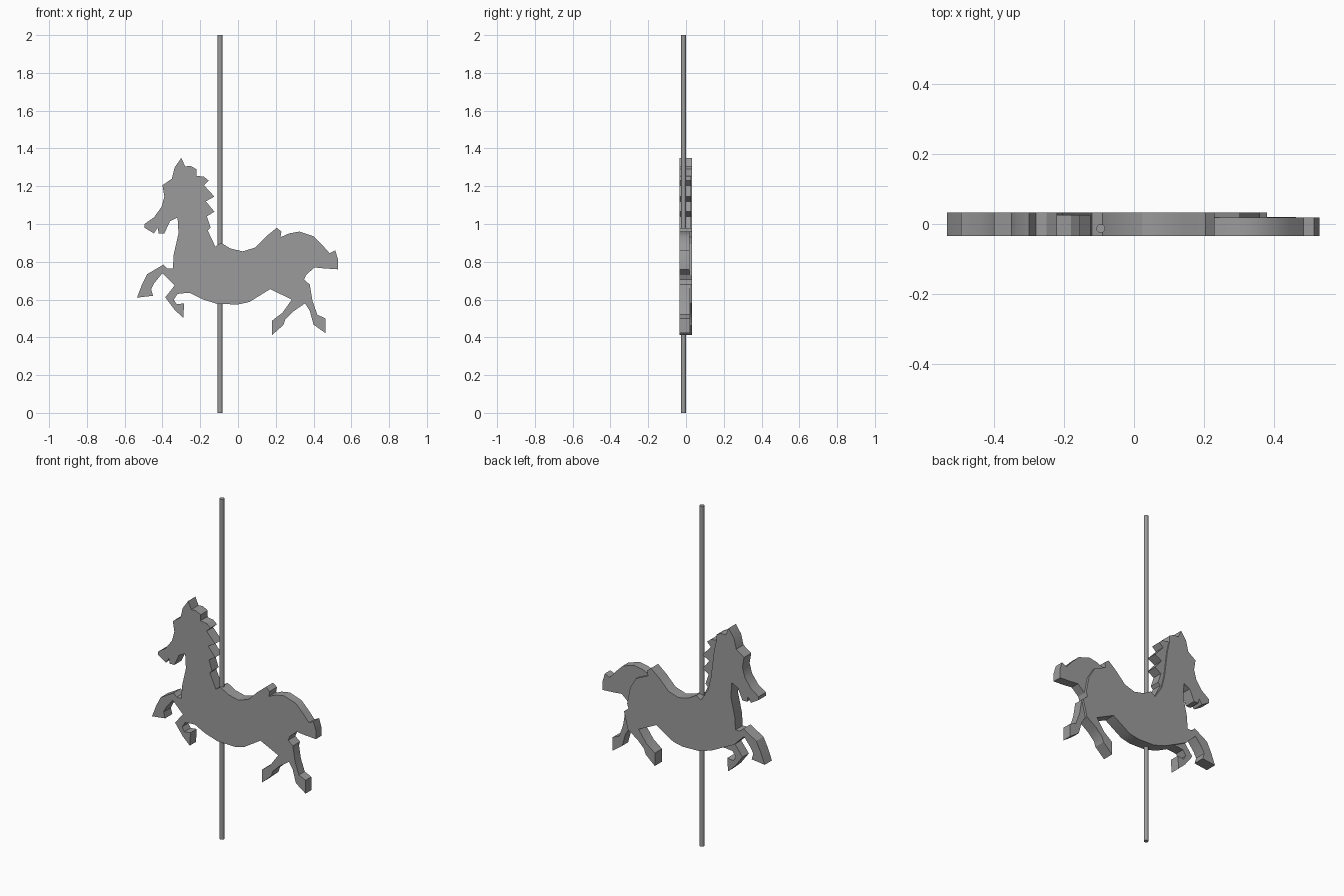
import bpy, bmesh

FRONT = -0.034

# Dark grey paint for everything
paint = bpy.data.materials.new("dark_grey")
paint.diffuse_color = (.33, .33, .33, 1)


def finish(obj):
    obj.data.materials.append(paint)
    bpy.ops.object.select_all(action='DESELECT')
    obj.select_set(True)
    bpy.context.view_layer.objects.active = obj
    bpy.ops.object.shade_smooth_by_angle()


def slab(name, outline, back):
    """Flat cut-out in the xz plane, from the shared front face to depth `back`."""
    bm = bmesh.new()
    face = bm.faces.new([bm.verts.new((x, FRONT, z)) for x, z in outline])
    ext = bmesh.ops.extrude_face_region(bm, geom=[face], use_keep_orig=True)
    verts = [g for g in ext["geom"] if isinstance(g, bmesh.types.BMVert)]
    bmesh.ops.translate(bm, verts=verts, vec=(0, back - FRONT, 0))
    bmesh.ops.recalc_face_normals(bm, faces=bm.faces)
    mesh = bpy.data.meshes.new(name)
    bm.to_mesh(mesh)
    bm.free()
    obj = bpy.data.objects.new(name, mesh)
    bpy.context.collection.objects.link(obj)
    finish(obj)


# Shared seams between neighbouring parts
neck_seam = [(-.22, 1.255), (-.205, 1.19), (-.195, 1.11), (-.185, 1.03), (-.165, .95), (-.12, .88)]
rump_seam = [(.225, .93), (.30, .895), (.34, .83), (.36, .73)]

# Head, neck and torso
slab("body", [
    (-.30, 1.35), (-.28, 1.305), (-.25, 1.307), (-.22, 1.29), *neck_seam,
    (-.09, .90), (-.04, .87), (.025, .855), (.09, .875), (.15, .935),
    (.205, .98), (.23, .96), *rump_seam, (.35, .705), (.38, .68), (.355, .58),
    (.285, .60), (.17, .655), (.06, .587), (0, .574), (-.11, .577), (-.19, .602),
    (-.255, .635), (-.335, .675), (-.345, .765), (-.34, .84), (-.315, .95),
    (-.32, 1.035), (-.36, 1.015), (-.39, .95), (-.42, .95), (-.425, .98),
    (-.445, .95), (-.495, .98), (-.495, 1.0), (-.445, 1.035), (-.405, 1.09),
    (-.39, 1.145), (-.40, 1.205), (-.35, 1.24), (-.335, 1.30)], .033)

# Jagged mane
slab("mane", neck_seam + [
    (-.16, .965), (-.145, .98), (-.165, 1.04), (-.125, 1.065), (-.17, 1.12),
    (-.125, 1.145), (-.18, 1.205), (-.155, 1.23), (-.18, 1.25)], .026)

# Tail, thinner than the torso
slab("tail", rump_seam[::-1] + [
    (.27, .95), (.325, .96), (.40, .935), (.445, .89), (.485, .845),
    (.515, .86), (.53, .81), (.53, .76), (.455, .765), (.405, .77)], .018)

# Legs
slab("raised_front_leg", [
    (-.335, .675), (-.40, .74), (-.445, .685), (-.46, .655), (-.45, .62),
    (-.535, .61), (-.51, .675), (-.48, .735), (-.395, .785), (-.375, .765),
    (-.345, .765)], .033)
slab("curled_front_leg", [
    (-.335, .675), (-.255, .635), (-.275, .635), (-.32, .63), (-.34, .60),
    (-.325, .575), (-.285, .58), (-.29, .503), (-.335, .545), (-.385, .612)], .024)
slab("forward_hind_leg", [
    (.355, .58), (.29, .535), (.25, .495), (.24, .465), (.18, .412),
    (.18, .488), (.235, .53), (.285, .60)], .033)
slab("rear_hind_leg", [
    (.38, .68), (.395, .59), (.42, .52), (.463, .50), (.463, .422),
    (.40, .467), (.38, .54), (.355, .58)], .020)

# Vertical pole
bpy.ops.mesh.primitive_cylinder_add(vertices=16, radius=.0125, depth=2, location=(-.095, -.013, 1))
bpy.context.object.name = "pole"
finish(bpy.context.object)
